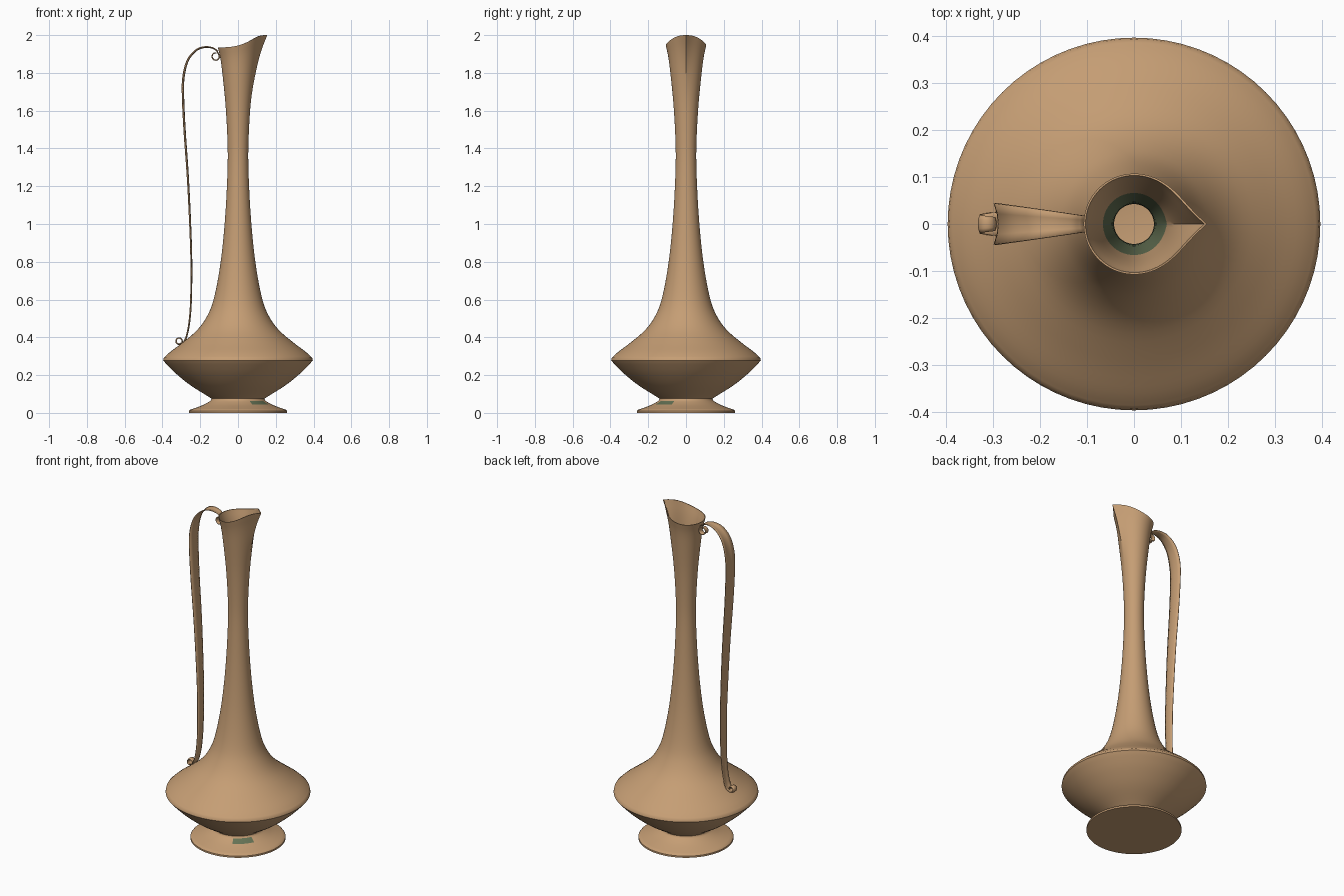
import bpy, bmesh
from math import sin, cos, pi, exp, radians, atan2
from mathutils import Vector

cube = bpy.data.objects.get("Cube")
if cube:
    bpy.data.objects.remove(cube)


def material(name, rgb):
    m = bpy.data.materials.new(name)
    m.use_nodes = True
    color = (*rgb, 1)
    m.diffuse_color = color
    m.node_tree.nodes["Principled BSDF"].inputs["Base Color"].default_value = color
    return m


TAN = material("warm tan", (0.56, 0.34, 0.175))
GREEN = material("dull green", (0.13, 0.17, 0.09))


def smooth_path(points, steps):
    """Catmull-Rom curve through 2D points."""
    p = [Vector(q) for q in points]
    p = [2 * p[0] - p[1]] + p + [2 * p[-1] - p[-2]]
    out = []
    for a, b, c, d in zip(p, p[1:], p[2:], p[3:]):
        for i in range(steps):
            t = i / steps
            out.append(0.5 * (2 * b + (c - a) * t + (2 * a - 5 * b + 4 * c - d) * t ** 2
                              + (3 * b - a - 3 * c + d) * t ** 3))
    return out + [p[-2]]


def finish(bm, name, angle):
    bmesh.ops.recalc_face_normals(bm, faces=bm.faces)
    mesh = bpy.data.meshes.new(name)
    bm.to_mesh(mesh)
    bm.free()
    ob = bpy.data.objects.new(name, mesh)
    bpy.context.collection.objects.link(ob)
    mesh.materials.append(TAN)
    mesh.materials.append(GREEN)
    bpy.ops.object.select_all(action='DESELECT')
    ob.select_set(True)
    bpy.context.view_layer.objects.active = ob
    bpy.ops.object.shade_smooth_by_angle(angle=radians(angle))
    return ob


# Vessel: turned foot, belly, neck and hollow inside, as (radius, height)
SEG = 72
foot = [(0.26, 0.0), (0.26, 0.01)] + smooth_path(
    [(0.255, 0.016), (0.215, 0.03), (0.178, 0.045), (0.146, 0.064), (0.14, 0.075)], 3)
belly = smooth_path([(0.15, 0.082), (0.25, 0.145), (0.325, 0.205), (0.375, 0.254),
                     (0.396, 0.278)], 4)
neck = smooth_path([(0.393, 0.292), (0.36, 0.322), (0.29, 0.375), (0.215, 0.44),
                    (0.165, 0.51), (0.132, 0.59), (0.104, 0.72), (0.082, 0.88),
                    (0.065, 1.08), (0.055, 1.3), (0.056, 1.45), (0.066, 1.63),
                    (0.083, 1.8), (0.094, 1.88), (0.107, 1.935)], 4)
inside = smooth_path([(0.103, 1.935), (0.088, 1.88), (0.075, 1.8), (0.057, 1.63),
                      (0.045, 1.45), (0.043, 1.3), (0.055, 1.08), (0.094, 0.72),
                      (0.155, 0.51), (0.28, 0.37), (0.375, 0.285), (0.24, 0.155),
                      (0.13, 0.09)], 4)
profile = [Vector(q) for q in foot + belly + neck + inside]
outer_count = len(foot) + len(belly) + len(neck)


def spout(r, z, a):
    """Pull the mouth out and up into a pointed lip on the left side."""
    w = max(0.0, (z - 1.6) / 0.335)
    pull = 1 + 0.45 * w ** 2 * exp(-abs(a) / 0.28)
    lift = 0.065 * w ** 3 * ((1 + cos(a)) / 2) ** 2.7
    return Vector((r * pull * cos(a), r * pull * sin(a), z + lift))


bm = bmesh.new()
angles = [2 * pi * i / SEG - pi for i in range(SEG)]
rings = [[bm.verts.new(spout(r, z, a)) for a in angles] for r, z in profile]
for k, (lo, hi) in enumerate(zip(rings, rings[1:])):
    for i in range(SEG):
        j = (i + 1) % SEG
        f = bm.faces.new((lo[i], lo[j], hi[j], hi[i]))
        c = f.calc_center_median()
        # Green throat lining and a small green mark on the foot
        throat = k >= outer_count and 1.2 < c.z < 1.72
        mark = (k < len(foot) and 0.045 < c.z < 0.064
                and abs(atan2(c.y, c.x) + pi / 4) < radians(21))
        f.material_index = int(throat or mark)
bm.faces.new(rings[0])
bm.faces.new(rings[-1])
finish(bm, "vessel", 35)


# Handle: tapered, slightly channelled ribbon with a scroll at each end
def scroll(cx, cz, r, start, sweep, n=20):
    return [Vector((cx + r * cos(radians(start + sweep * i / n)),
                    cz + r * sin(radians(start + sweep * i / n)))) for i in range(n + 1)]


top_scroll = scroll(-0.118, 1.887, 0.018, 50, -330)[::-1]
bottom_scroll = scroll(-0.312, 0.38, 0.018, -50, -330)
strap = smooth_path([(-0.112, 1.916), (-0.135, 1.93), (-0.175, 1.934), (-0.22, 1.917),
                     (-0.262, 1.865), (-0.284, 1.78), (-0.287, 1.68), (-0.279, 1.5),
                     (-0.262, 1.25), (-0.25, 1.0), (-0.244, 0.8), (-0.246, 0.6),
                     (-0.255, 0.48), (-0.27, 0.405), (-0.285, 0.373)], 5)
path = top_scroll + strap + bottom_scroll


def half_width(i):
    n0, n1 = len(top_scroll), len(top_scroll) + len(strap)
    if i < n0:
        return 0.012 + 0.006 * i / n0
    if i < n1:
        z, x = path[i].y, path[i].x
        if z > 1.75:
            return 0.018 + 0.026 * min(1, (-0.112 - x) / 0.172)
        return 0.025 + 0.019 * max(0, (z - 0.37) / 1.38)
    return 0.024 - 0.012 * (i - n1) / len(bottom_scroll)


bm = bmesh.new()
rows = []
for i, p in enumerate(path):
    t = (path[min(i + 1, len(path) - 1)] - path[max(i - 1, 0)]).normalized()
    n = Vector((t.y, -t.x))
    w = half_width(i)
    row = []
    for s in (-1, -0.5, 0, 0.5, 1):
        q = p + n * (0.2 * w * s * s)
        row.append(bm.verts.new((q.x, s * w, q.y)))
    rows.append(row)
for a, b in zip(rows, rows[1:]):
    for i in range(4):
        bm.faces.new((a[i], a[i + 1], b[i + 1], b[i]))
handle = finish(bm, "handle", 40)
solid = handle.modifiers.new("thickness", 'SOLIDIFY')
solid.thickness = 0.004
solid.offset = 0
